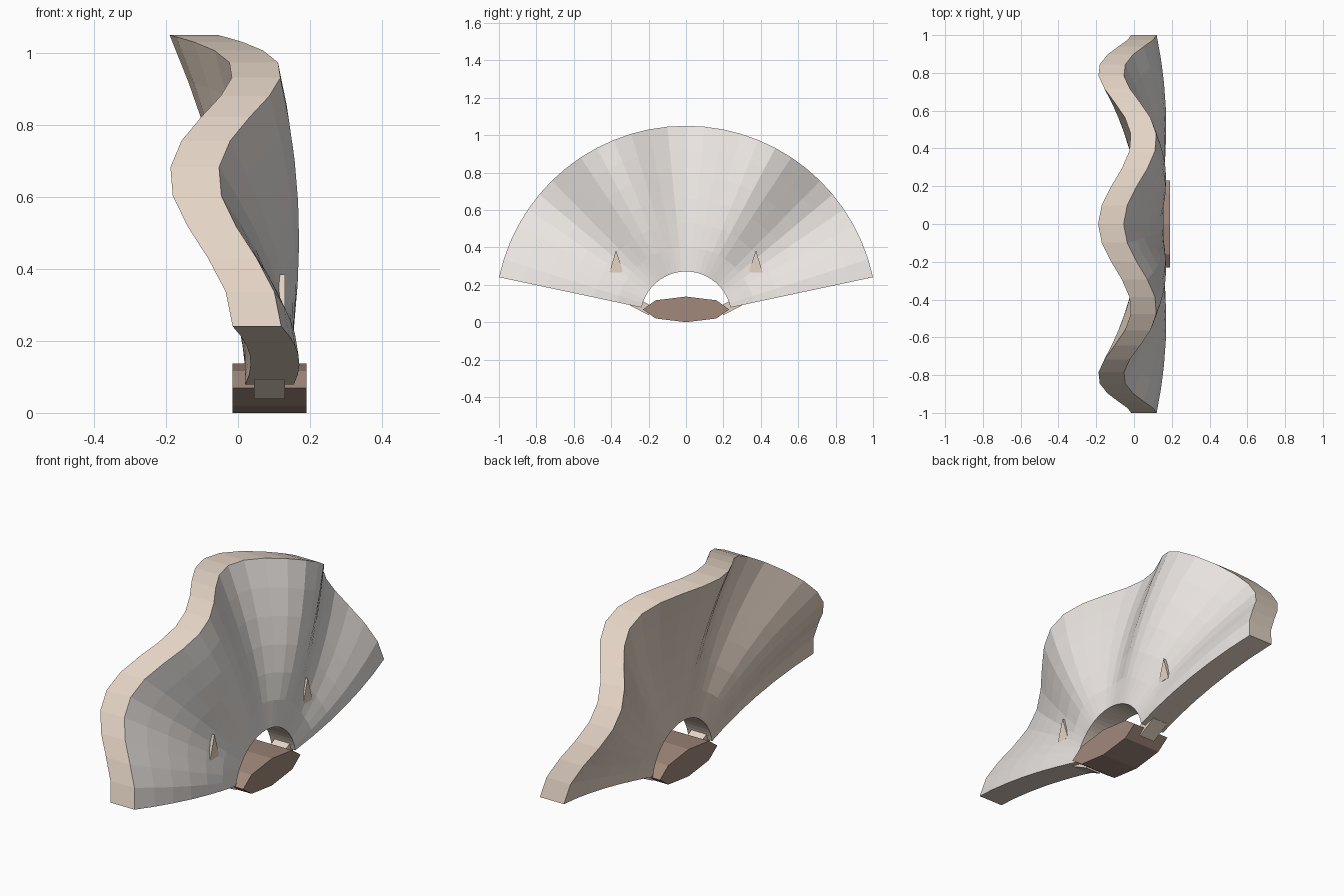
import bpy, bmesh, math

if "Cube" in bpy.data.objects:
    bpy.data.objects.remove(bpy.data.objects["Cube"])

def material(name, rgb):
    m = bpy.data.materials.new(name)
    m.diffuse_color = (*rgb, 1)
    m.use_nodes = True
    m.node_tree.nodes["Principled BSDF"].inputs["Base Color"].default_value = m.diffuse_color
    return m

PALE = material("pale_front", (0.82, 0.78, 0.75))
CREAM = material("cream", (0.78, 0.66, 0.56))
BROWN = material("brown", (0.36, 0.25, 0.20))

def finish(name, bm, mats):
    bmesh.ops.recalc_face_normals(bm, faces=bm.faces)
    me = bpy.data.meshes.new(name)
    bm.to_mesh(me)
    bm.free()
    ob = bpy.data.objects.new(name, me)
    bpy.context.collection.objects.link(ob)
    for m in mats:
        me.materials.append(m)
    return ob

def prism(name, yz, x0, x1, mat):
    """Extrude a y-z outline along x."""
    bm = bmesh.new()
    f = bm.faces.new([bm.verts.new((x0, y, z)) for y, z in yz])
    ext = bmesh.ops.extrude_face_region(bm, geom=[f])
    verts = [g for g in ext["geom"] if isinstance(g, bmesh.types.BMVert)]
    bmesh.ops.translate(bm, vec=(x1 - x0, 0, 0), verts=verts)
    return finish(name, bm, [mat])

# Pleated shell: radial sheet, waves growing outwards, thickened along x
SEG, ROWS = 28, 6
R0, R1, ZC, THICK = 0.243, 1.022, 0.028, 0.135
bm = bmesh.new()
grid = []
for i in range(SEG + 1):
    a = math.radians(12 + 156 * i / SEG)
    wave = math.cos(2 * math.pi * 3 * i / SEG)
    line = []
    for j in range(ROWS + 1):
        t = j / ROWS
        r = R0 + (R1 - R0) * t
        x = 0.155 + 0.0875 * t * wave - 0.1225 * t * t
        line.append(bm.verts.new((x, r * math.cos(a), ZC + r * math.sin(a))))
    grid.append(line)
front = [bm.faces.new((grid[i][j], grid[i + 1][j], grid[i + 1][j + 1], grid[i][j + 1]))
         for i in range(SEG) for j in range(ROWS)]
back = bmesh.ops.extrude_face_region(bm, geom=front, use_keep_orig=True)
bmesh.ops.translate(bm, vec=(-THICK, 0, 0),
                    verts=[g for g in back["geom"] if isinstance(g, bmesh.types.BMVert)])
for f in bm.faces:
    f.material_index = 1
for f in front:
    f.material_index = 0
finish("pleated_shell", bm, [PALE, CREAM])

# Flattened octagonal base
octagon = [(0.23 * math.cos(k * math.pi / 4), 0.0685 + 0.0685 * math.sin(k * math.pi / 4))
           for k in range(8)]
prism("base_block", octagon, -0.015, 0.19, BROWN)

# Mirrored connecting tabs and small spikes
for side, s in (("left", -1), ("right", 1)):
    tab = [(0.20, 0.038), (0.30, 0.09), (0.277, 0.135), (0.177, 0.083)]
    prism("hinge_tab_" + side, [(s * y, z) for y, z in tab], 0.045, 0.13, CREAM)
    spike = [(0.374, 0.385), (0.41, 0.265), (0.335, 0.265)]
    prism("spike_" + side, [(s * y, z) for y, z in spike], 0.05, 0.13, CREAM)
